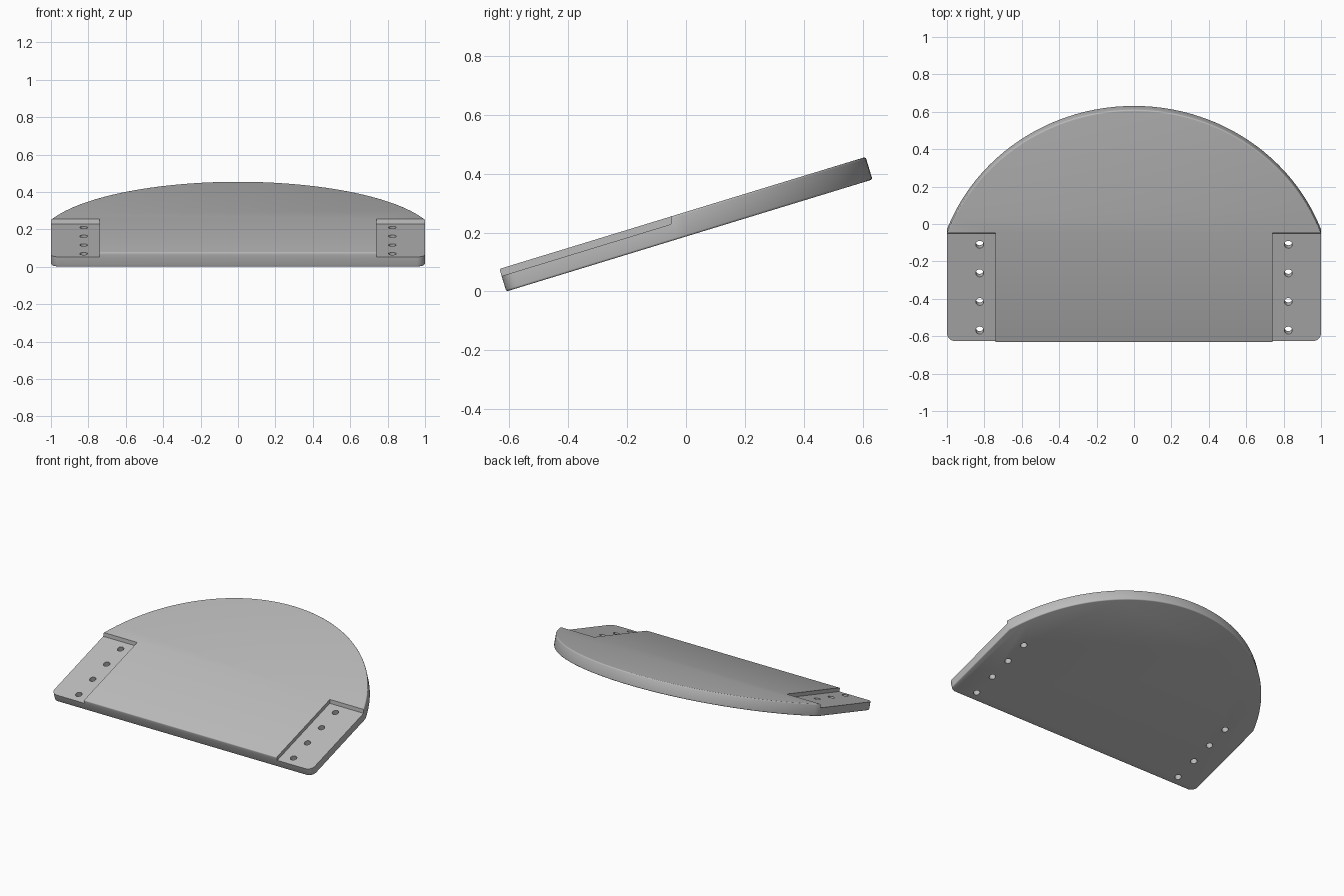
import bpy, bmesh, math
from mathutils import Matrix, Vector

if "Cube" in bpy.data.objects:
    bpy.data.objects.remove(bpy.data.objects["Cube"], do_unlink=True)

TILT = math.radians(17)
THICK, LENGTH, SHOULDER = 0.08, 1.3, 0.61
PLACE = Matrix.Translation((0, -0.61, 0)) @ Matrix.Rotation(TILT, 4, 'X')

grey = bpy.data.materials.new("plain_grey")
grey.use_nodes = True
grey.diffuse_color = (0.5, 0.5, 0.5, 1)
grey.node_tree.nodes["Principled BSDF"].inputs["Base Color"].default_value = grey.diffuse_color


def prism(name, points, push):
    """Extrude a closed outline of 3D points along a vector."""
    bm = bmesh.new()
    face = bm.faces.new([bm.verts.new(p) for p in points])
    new = bmesh.ops.extrude_face_region(bm, geom=[face])["geom"]
    bmesh.ops.translate(bm, vec=push, verts=[g for g in new if isinstance(g, bmesh.types.BMVert)])
    bmesh.ops.recalc_face_normals(bm, faces=bm.faces)
    mesh = bpy.data.meshes.new(name)
    bm.to_mesh(mesh)
    bm.free()
    mesh.materials.append(grey)
    ob = bpy.data.objects.new(name, mesh)
    bpy.context.collection.objects.link(ob)
    ob.matrix_world = PLACE
    return ob


def arc(cx, cy, r, start, end, steps):
    angles = [start + (end - start) * i / steps for i in range(steps + 1)]
    return [(cx + r * math.cos(a), cy + r * math.sin(a), 0) for a in angles]


# Panel: straight front with rounded corners, bowed back
rise = LENGTH - SHOULDER
radius = (1 + rise ** 2) / (2 * rise)
centre = LENGTH - radius
half = math.atan2(SHOULDER - centre, 1)
corner = 0.045
outline = (arc(1 - corner, corner, corner, -math.pi / 2, 0, 8)
           + arc(0, centre, radius, half, math.pi - half, 72)
           + arc(corner - 1, corner, corner, math.pi, math.pi * 1.5, 8))
panel = prism("panel", outline, Vector((0, 0, THICK)))
bevel = panel.modifiers.new("soft_edges", 'BEVEL')
bevel.width, bevel.segments = 0.007, 3
bevel.limit_method, bevel.angle_limit = 'ANGLE', math.radians(50)

# Cutters: a recess with sloped end and four through holes on each side
floor = 0.055
cutters = []
for side, sign in (("left", 1), ("right", -1)):
    x = sign * 0.74
    section = [(x, -0.1, floor), (x, 0.602, floor), (x, 0.626, 0.12), (x, -0.1, 0.12)]
    cutters.append(prism(side + "_recess_cutter", section, Vector((sign * 0.4, 0, 0))))
    for i in range(4):
        ring = [Vector(p) - Vector((0, 0, 0.1))
                for p in arc(sign * 0.825, 0.06 + 0.16 * i, 0.021, 0, math.tau * 23 / 24, 23)]
        cutters.append(prism(f"{side}_hole_cutter_{i + 1}", ring, Vector((0, 0, 0.3))))

for cutter in cutters:
    cutter.hide_render = True
    cutter.hide_viewport = True
    cut = panel.modifiers.new(cutter.name, 'BOOLEAN')
    cut.operation, cut.solver, cut.object = 'DIFFERENCE', 'EXACT', cutter

# Bake the cuts, then drop the cutters
bpy.context.view_layer.update()
baked = bpy.data.meshes.new_from_object(panel.evaluated_get(bpy.context.evaluated_depsgraph_get()))
panel.modifiers.clear()
panel.data = baked
for cutter in cutters:
    bpy.data.objects.remove(cutter, do_unlink=True)

bpy.ops.object.select_all(action='DESELECT')
panel.select_set(True)
bpy.context.view_layer.objects.active = panel
bpy.ops.object.shade_smooth_by_angle(angle=math.radians(35))
